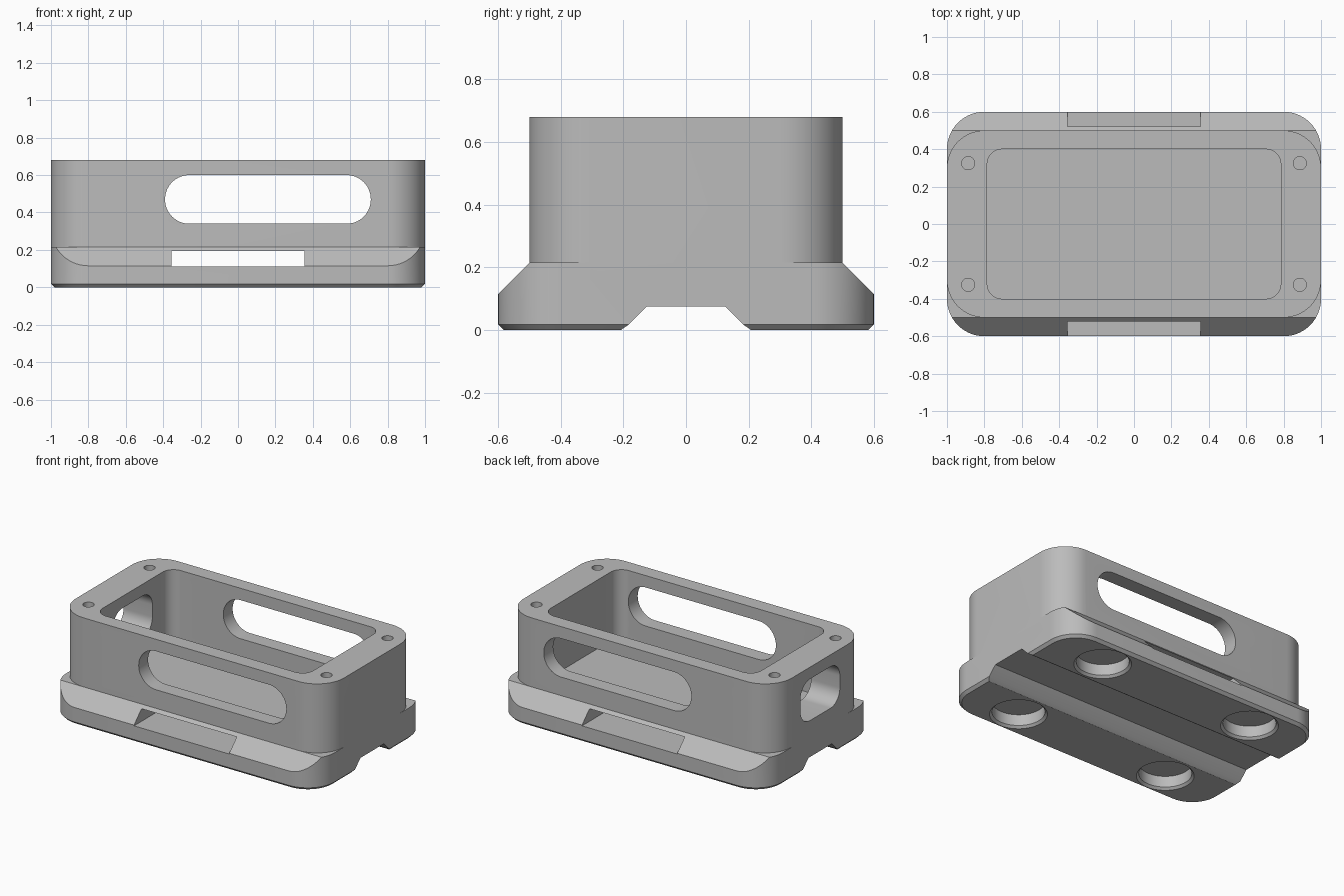
import bpy, bmesh, math

if "Cube" in bpy.data.objects:
    bpy.data.objects.remove(bpy.data.objects["Cube"])

grey = bpy.data.materials.new("plain grey")
grey.use_nodes = True
COLOUR = (0.5, 0.5, 0.5, 1)
grey.diffuse_color = COLOUR
grey.node_tree.nodes["Principled BSDF"].inputs["Base Color"].default_value = COLOUR

# How a flat outline (a, b) at depth d is placed along each axis
PLACE = {
    "x": lambda a, b, d: (d, a, b),
    "y": lambda a, b, d: (a, d, b),
    "z": lambda a, b, d: (a, b, d),
}


def rounded(width, height, radius, centre=(0, 0), steps=14):
    """Outline of a rounded rectangle."""
    points = []
    for i, (sx, sy) in enumerate([(1, 1), (-1, 1), (-1, -1), (1, -1)]):
        for k in range(steps + 1):
            t = math.pi / 2 * (i + k / steps)
            points.append((centre[0] + sx * (width / 2 - radius) + radius * math.cos(t),
                           centre[1] + sy * (height / 2 - radius) + radius * math.sin(t)))
    return points


def circle(radius, centre, sides=48):
    turn = 2 * math.pi / sides
    return [(centre[0] + radius * math.cos(k * turn),
             centre[1] + radius * math.sin(k * turn)) for k in range(sides)]


def loft(name, axis, sections):
    """Closed solid through (depth, outline) sections."""
    bm = bmesh.new()
    rings = [[bm.verts.new(PLACE[axis](a, b, d)) for a, b in outline]
             for d, outline in sections]
    for low, high in zip(rings, rings[1:]):
        for i in range(len(low)):
            j = (i + 1) % len(low)
            bm.faces.new((low[i], low[j], high[j], high[i]))
    bm.faces.new(rings[0])
    bm.faces.new(rings[-1])
    bmesh.ops.recalc_face_normals(bm, faces=bm.faces)
    mesh = bpy.data.meshes.new(name)
    bm.to_mesh(mesh)
    bm.free()
    mesh.materials.append(grey)
    obj = bpy.data.objects.new(name, mesh)
    bpy.context.collection.objects.link(obj)
    return obj


def combine(target, tool, operation):
    """Apply a boolean and remove the tool."""
    mod = target.modifiers.new("combine", "BOOLEAN")
    mod.operation, mod.solver, mod.object = operation, "EXACT", tool
    bpy.context.view_layer.objects.active = target
    bpy.ops.object.modifier_apply(modifier=mod.name)
    bpy.data.objects.remove(tool)


# Base: rounded slab with a chamfered underside
EDGE, SHOULDER, TOP = 0.018, 0.215, 0.68
foot = rounded(2, 1.2, 0.2)
body = loft("housing", "z", [(0, rounded(2 - 2 * EDGE, 1.2 - 2 * EDGE, 0.2 - EDGE)),
                             (EDGE, foot), (SHOULDER, foot)])

# Sloped shoulders and the channel beneath, as one end profile
half = [(0.125, 0.075), (0.182, EDGE), (0.208, 0), (0.208, -0.1), (0.7, -0.1),
        (0.7, 0.015), (0.45, 0.265)]
profile = half + [(-y, z) for y, z in reversed(half)]
combine(body, loft("profile", "x", [(-1.2, profile), (1.2, profile)]), "INTERSECT")

# Upper walls
wall = rounded(2, 1, 0.2)
combine(body, loft("walls", "z", [(0.16, wall), (TOP, wall)]), "UNION")


def cut(axis, *sections):
    combine(body, loft("cutter", axis, sections), "DIFFERENCE")


# Open cavity
cavity = rounded(1.57, 0.8, 0.08)
cut("z", (SHOULDER + 0.002, cavity), (1, cavity))

# Long windows front and back, one window in the right end
window = rounded(1.1, 0.26, 0.129, (0.16, 0.47))
cut("y", (-1, window), (1, window))
port = rounded(0.42, 0.28, 0.1, (0, 0.46))
cut("x", (-1.2, port), (-0.6, port))

# Strap slot through the base
strap = [(-0.355, 0.11), (0.355, 0.11), (0.355, 0.195), (-0.355, 0.195)]
cut("y", (-1, strap), (1, strap))

for sx in (-1, 1):
    for sy in (-1, 1):
        # Screw holes in the rim
        screw = circle(0.035, (sx * 0.887, sy * 0.325), 32)
        cut("z", (0.4, screw), (1, screw))
        # Chamfered round recesses underneath
        spot = (sx * 0.585, sy * 0.4)
        cut("z", (-0.02, circle(0.197, spot)), (0.015, circle(0.162, spot)),
            (0.09, circle(0.162, spot)))

# Smooth shading with crisp edges
bpy.ops.object.select_all(action="DESELECT")
body.select_set(True)
bpy.context.view_layer.objects.active = body
bpy.ops.object.shade_smooth_by_angle(angle=math.radians(25))
